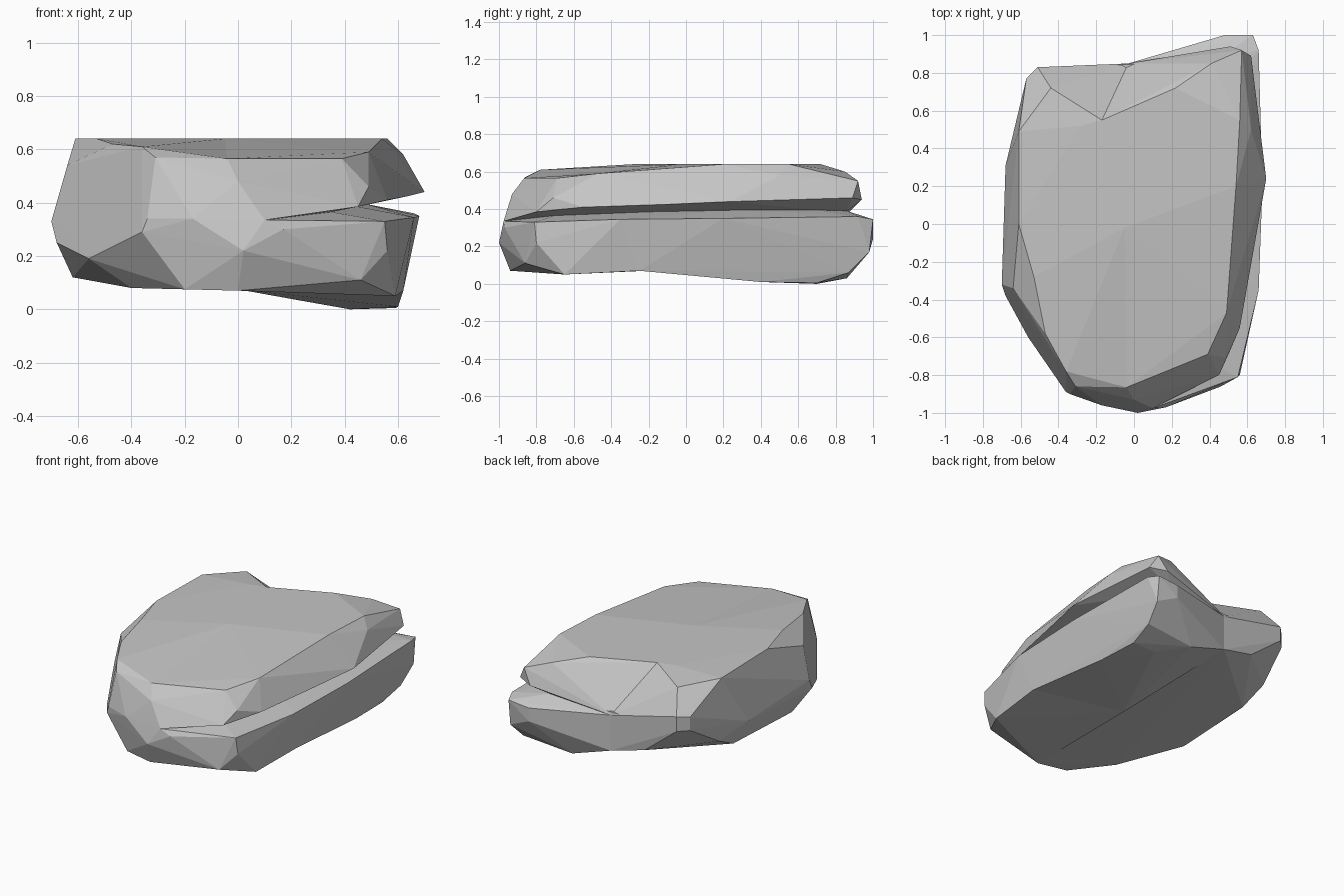
import bpy
import bmesh

if "Cube" in bpy.data.objects:
    bpy.data.objects.remove(bpy.data.objects["Cube"], do_unlink=True)

stone = bpy.data.materials.new("stone grey")
stone.use_nodes = True
stone.diffuse_color = (.56, .56, .56, 1)
stone.node_tree.nodes["Principled BSDF"].inputs["Base Color"].default_value = stone.diffuse_color


def chiselled_block(name, *contours):
    """Wrap the contours in one flat-faced convex block."""
    bm = bmesh.new()
    for point in {point for contour in contours for point in contour}:
        bm.verts.new(point)
    hull = bmesh.ops.convex_hull(bm, input=bm.verts)
    loose = {v for v in hull["geom_interior"] + hull["geom_unused"]
             if isinstance(v, bmesh.types.BMVert)}
    bmesh.ops.delete(bm, geom=list(loose), context="VERTS")
    bmesh.ops.recalc_face_normals(bm, faces=bm.faces)
    mesh = bpy.data.meshes.new(name)
    bm.to_mesh(mesh)
    bm.free()
    mesh.materials.append(stone)
    block = bpy.data.objects.new(name, mesh)
    bpy.context.collection.objects.link(block)
    return block


# Rim and chamfer of the top, left and right of a shared seam
top_left = [(-.61, 0, .64), (-.53, -.28, .64), (-.47, -.58, .62), (-.36, -.78, .61),
            (-.31, -.86, .57), (-.28, .52, .64), (-.61, .49, .63),
            (-.64, -.34, .54), (-.44, .72, .61)]
top_right = [(.39, -.69, .565), (.49, -.47, .59), (.54, .2, .64), (.56, .55, .64),
             (.57, .92, .55), (.41, .85, .6), (.22, .72, .64), (.62, .5, .58)]
seam = [(-.04, -.865, .565), (0, -.93, .48), (-.17, -.96, .34),
        (-.05, -.02, .64), (-.17, .55, .64), (-.03, .85, .36)]

# Widest line around the front, left and back
front_tip = (.02, -1, .22)
waist = [(-.17, -.96, .34), (-.34, -.9, .34), (-.36, -.89, .29),
         (-.68, -.38, .25), (-.7, -.32, .33), (-.68, .31, .29),
         (-.57, .77, .37), (-.51, .83, .37), (-.03, .85, .36)]
back_corner = [(-.57, .77, .46), (-.51, .83, .47)]

# Bottom of the crack and the two lips beside it
crack = [(.1, -.975, .335), (.35, -.7, .365), (.45, -.2, .385),
         (.48, .3, .395), (.47, .7, .395), (.42, .86, .39), (-.03, .85, .36)]
upper_lip = [(.45, -.8, .385), (.49, -.71, .46), (.5, -.69, .4), (.56, -.55, .41),
             (.64, -.1, .425), (.7, .24, .44), (.65, .6, .45), (.62, .89, .46),
             (.51, .94, .45)]
lower_lip = [(.17, -.97, .3), (.55, -.81, .33), (.66, -.35, .345), (.68, .2, .35),
             (.66, .92, .36), (.63, 1, .345), (.48, 1, .33)]

# Undersides: the left body, then the right side split at its shallow waist
left_base = [(-.56, -.6, .19), (-.2, -.9, .075), (0, -.94, .07), (-.4, -.65, .08),
             (-.62, -.25, .12), (-.6, .35, .13), (-.62, .53, .22),
             (-.27, .83, .18), (-.03, .85, .12)]
split_base = [(0, -.1, .075), (.62, -.25, .07)]
front_base = [(0, -.94, .07), (.56, -.8, .22), (.46, -.86, .11), (.59, -.65, .05)]
back_base = [(.6, .4, .01), (.59, .7, .005), (.42, .7, 0), (.25, .86, .03),
             (.61, .87, .06), (.63, .98, .17), (.48, 1, .24), (-.03, .85, .12)]

rock = chiselled_block("cracked_rock", [front_tip], waist, crack, left_base)
slabs = [
    chiselled_block("upper_left_slab", top_left, seam, waist, back_corner),
    chiselled_block("upper_right_slab", top_right, seam, crack, upper_lip),
    chiselled_block("lower_front_slab", [front_tip], crack[:3], lower_lip[:3],
                    front_base, split_base),
    chiselled_block("lower_back_slab", crack[2:], lower_lip[2:], back_base, split_base),
]

# Fuse the slabs into one solid rock
for slab in slabs:
    union = rock.modifiers.new("join " + slab.name, "BOOLEAN")
    union.operation = "UNION"
    union.solver = "EXACT"
    union.object = slab
bpy.context.view_layer.update()
evaluated = rock.evaluated_get(bpy.context.evaluated_depsgraph_get())
fused = bpy.data.meshes.new_from_object(evaluated)
rock.modifiers.clear()
rock.data = fused
for slab in slabs:
    bpy.data.objects.remove(slab, do_unlink=True)
